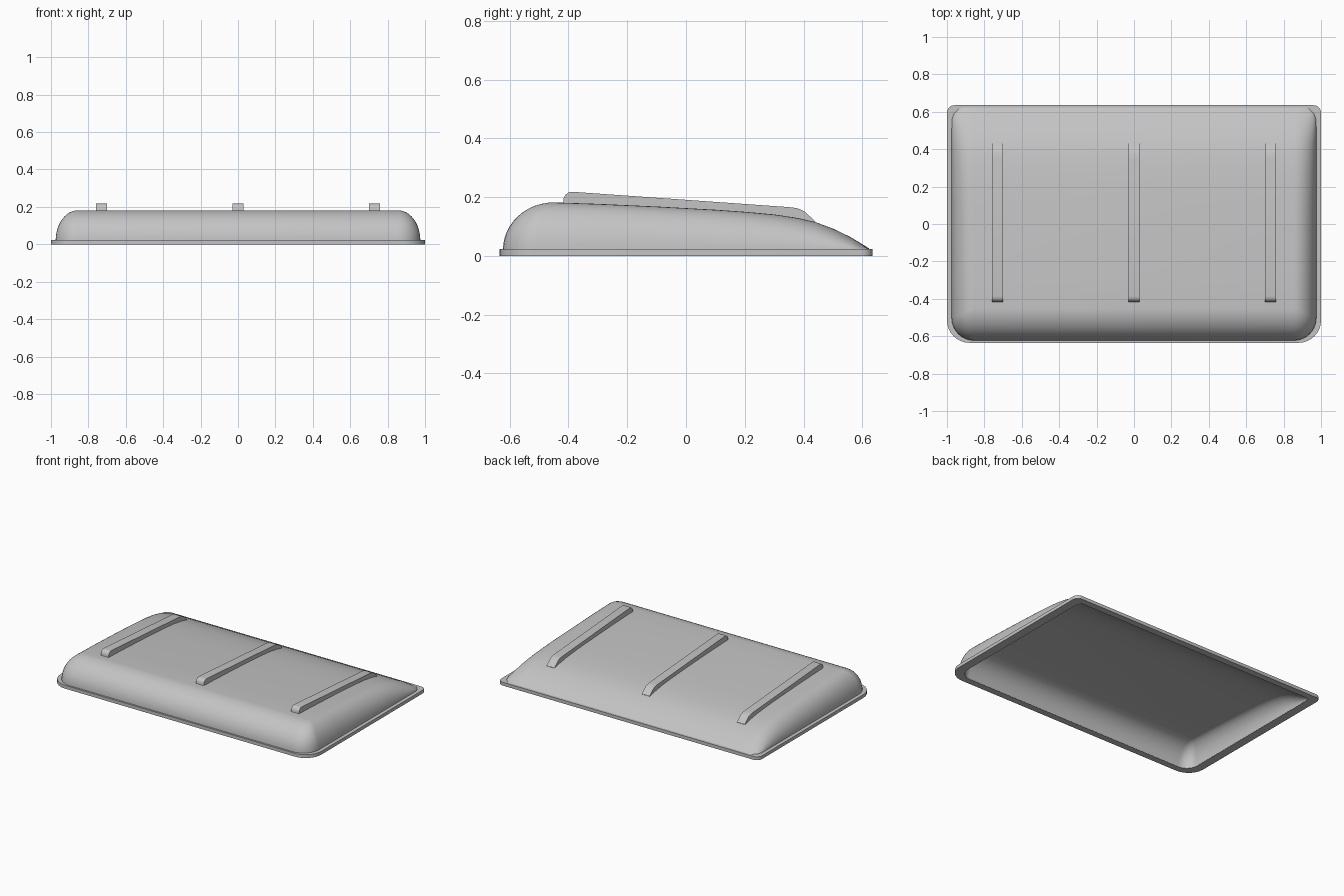
import bpy
import bmesh
from math import sin, cos, pi

cube = bpy.data.objects.get("Cube")
if cube:
    bpy.data.objects.remove(cube)

grey = bpy.data.materials.new("plain grey")
grey.use_nodes = True
grey.diffuse_color = (0.55, 0.55, 0.55, 1)
grey.node_tree.nodes["Principled BSDF"].inputs["Base Color"].default_value = grey.diffuse_color

# Height of the roof from front to back
CROWN = [(-0.45, 0.182), (-0.3, 0.177), (-0.1, 0.168), (0.1, 0.157), (0.2, 0.15),
         (0.3, 0.141), (0.38, 0.129), (0.44, 0.115), (0.5, 0.093), (0.56, 0.064),
         (0.59, 0.046), (0.622, 0.026)]
WALL = 0.035


def height(y):
    if y <= CROWN[0][0]:
        return CROWN[0][1]
    for (a, za), (b, zb) in zip(CROWN, CROWN[1:]):
        if y <= b:
            return za + (zb - za) * (y - a) / (b - a)
    return CROWN[-1][1]


def finish(name, bm):
    bmesh.ops.remove_doubles(bm, verts=bm.verts, dist=0.0002)
    bmesh.ops.recalc_face_normals(bm, faces=bm.faces)
    mesh = bpy.data.meshes.new(name)
    bm.to_mesh(mesh)
    bm.free()
    mesh.materials.append(grey)
    obj = bpy.data.objects.new(name, mesh)
    bpy.context.collection.objects.link(obj)
    bpy.ops.object.select_all(action='DESELECT')
    obj.select_set(True)
    bpy.context.view_layer.objects.active = obj
    bpy.ops.object.shade_smooth_by_angle(angle=0.6)


def half_ring(t, inset, base):
    """Right side and front corner of one level of the dome, back to front."""
    r = (0.12 - inset) * cos(t)
    cx, cy = 0.855, -0.45 - 0.053 * cos(t)
    pts = []
    for y, _ in reversed(CROWN[1:]):
        y = min(y, 0.622 - inset)
        tuck = 0.04 * max(0, (y - 0.55) / 0.072) ** 2
        pts.append((cx + r - tuck, y))
    for i in range(9):
        phi = i / 8 * pi / 2
        pts.append((cx + r * cos(phi), cy - r * sin(phi)))
    return [(x, y, base + (height(y) - inset - base) * sin(t)) for x, y in pts]


def add_dome(bm, inset, base, levels=12):
    """Open dome of stacked U-shaped rings, closed across the top."""
    rings = []
    for k in range(levels + 1):
        half = half_ring(k / levels * pi / 2, inset, base)
        full = half + [(-x, y, z) for x, y, z in reversed(half)]
        rings.append([bm.verts.new(p) for p in full])
    for low, high in zip(rings, rings[1:]):
        for i in range(len(low) - 1):
            bm.faces.new((low[i], low[i + 1], high[i + 1], high[i]))
    top = rings[-1]
    n = len(top)
    for i in range(n // 2 - 1):
        bm.faces.new((top[i], top[i + 1], top[n - 2 - i], top[n - 1 - i]))
    return [v for ring in rings for v in ring]


# Hollow roof shell: outer and inner skins joined along their open edges
bm = bmesh.new()
outer = add_dome(bm, 0, 0.02)
rim = [e for e in bm.edges if e.is_boundary]
inner = add_dome(bm, WALL, 0)
partner = dict(zip(outer, inner))
for e in rim:
    a, b = e.verts
    bm.faces.new((a, b, partner[b], partner[a]))
finish("roof_shell", bm)


# Flange around the base
def outline(hx, hy, front_r, back_r, steps=8):
    pts = []
    for sx, sy, r, start in ((1, 1, back_r, 0), (-1, 1, back_r, 1),
                             (-1, -1, front_r, 2), (1, -1, front_r, 3)):
        for i in range(steps + 1):
            a = (start + i / steps) * pi / 2
            pts.append((sx * (hx - r) + r * cos(a), sy * (hy - r) + r * sin(a)))
    return pts


bm = bmesh.new()
wide, opening = outline(1, 0.635, 0.12, 0.04), outline(0.942, 0.59, 0.087, 0.015)
loops = [[bm.verts.new((x, y, z)) for x, y in pts]
         for pts, z in ((wide, 0), (wide, 0.023), (opening, 0.023), (opening, 0))]
for k in range(4):
    a, b = loops[k], loops[(k + 1) % 4]
    for i in range(len(a)):
        j = (i + 1) % len(a)
        bm.faces.new((a[i], a[j], b[j], b[i]))
finish("base_flange", bm)

# Three raised ribs along the roof
RIB_TOP = [(-0.417, 0.195), (-0.41, 0.208), (-0.4, 0.216), (-0.385, 0.218),
           (0.35, 0.166), (0.375, 0.163), (0.39, 0.158), (0.405, 0.15), (0.44, 0.117)]
RIB_BOTTOM = [(y, height(y) - 0.01) for y in (0.44, 0.38, 0.3, 0.1, -0.417)]
for name, x in (("right_rib", -0.73), ("middle_rib", 0), ("left_rib", 0.73)):
    bm = bmesh.new()
    side = bm.faces.new([bm.verts.new((x - 0.03, y, z)) for y, z in RIB_TOP + RIB_BOTTOM])
    grown = bmesh.ops.extrude_face_region(bm, geom=[side])["geom"]
    bmesh.ops.translate(bm, vec=(0.06, 0, 0),
                        verts=[g for g in grown if isinstance(g, bmesh.types.BMVert)])
    finish(name, bm)
